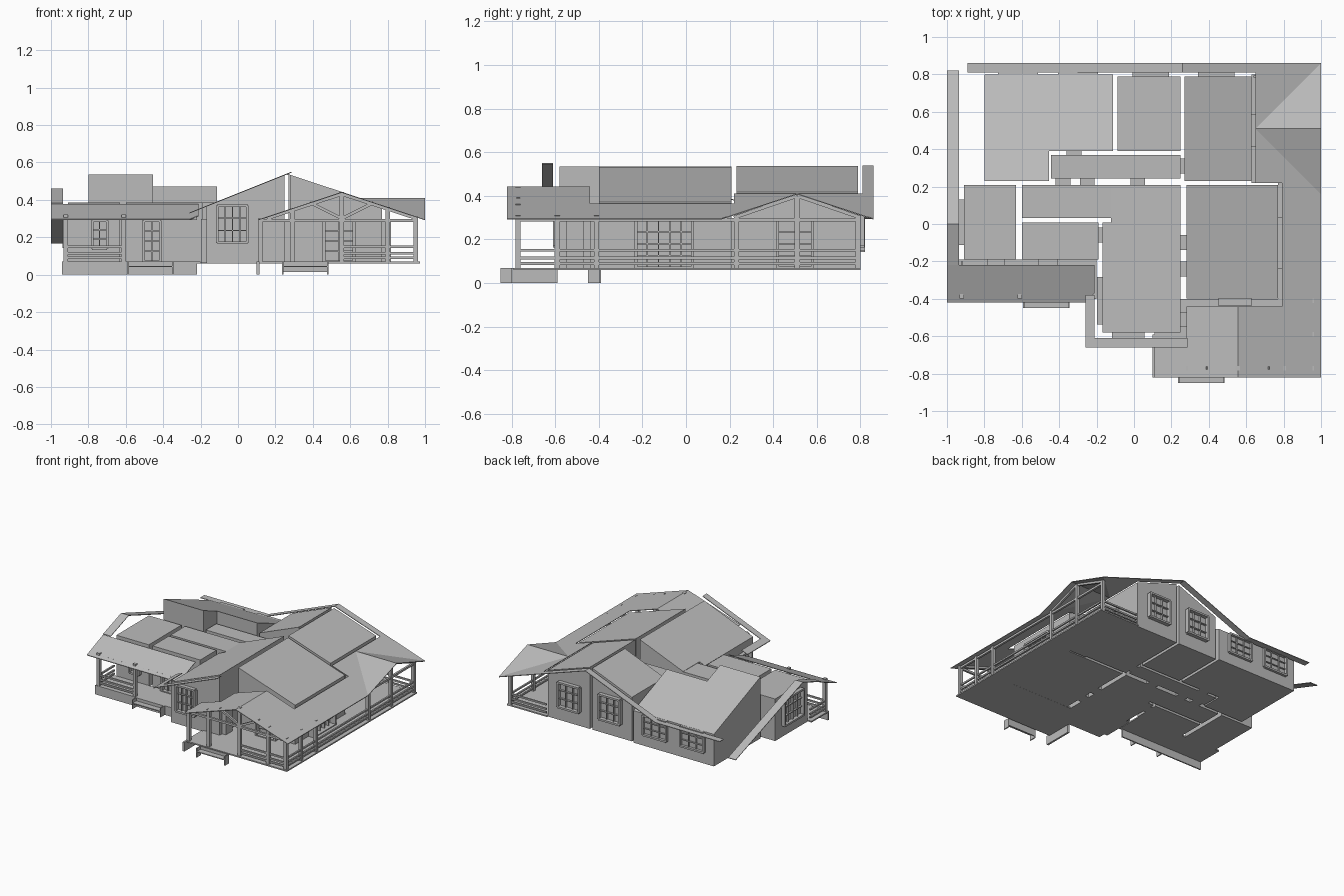
import bpy
from mathutils import Vector

if "Cube" in bpy.data.objects:
    bpy.data.objects.remove(bpy.data.objects["Cube"])

SHADE = (.5, .5, .5, 1)
grey = bpy.data.materials.new("plain_grey")
grey.use_nodes = True
grey.diffuse_color = SHADE
grey.node_tree.nodes["Principled BSDF"].inputs["Base Color"].default_value = SHADE

# Shared levels
FLOOR, UNDERSIDE, DOOR_TOP, EAVE, FLAT = .07, .06, .29, .3, .385
# Shared wall lines, running north-south and then east-west
FAR_WEST, WEST, PARTITION, HALL_WEST, RIDGE, EAST, LIVING = -.92, -.81, -.1, -.18, .26, .64, .78
BACK, CORRIDOR, MIDDLE, FRONT, LIVING_FRONT, HALL_FRONT = .8, .38, .22, -.2, -.41, -.59
# Outer lines of the verandas and the cross gables
POST_EAST, POST_FRONT, POST_WEST, POST_LEFT = .95, -.77, -.92, -.385
ROOF_FRONT, ROOF_BACK, STRIP = -.82, .86, .05
PORCH, CROSS_START, CROSS = .555, .65, .51
RIDGE_Z, PITCH, STEEP, GAP = .54, .33, .4, .011


# Heights of the roof planes
def east_roof(x, y):
    return RIDGE_Z - PITCH * (x - RIDGE)


def west_roof(x, y):
    return RIDGE_Z - STEEP * (RIDGE - x)


def north_roof(x, y):
    return RIDGE_Z - STEEP * (y - MIDDLE)


def south_roof(x, y):
    return FLAT + STEEP * (y - FRONT)


def porch_roof(x, y):
    return east_roof(PORCH + abs(x - PORCH), y)


def cross_roof(x, y):
    return east_roof(CROSS_START + abs(y - CROSS), y)


def gable_end_roof(x, y):
    return .46 - .35 * abs(y)


def flat_roof(x, y):
    return FLAT


def low_roof(x, y):
    return EAVE


def prism(name, low, high):
    """Solid between two matching rings of points."""
    n = len(low)
    faces = [tuple(reversed(range(n))), tuple(range(n, n + n))]
    faces += [(i, (i + 1) % n, n + (i + 1) % n, n + i) for i in range(n)]
    mesh = bpy.data.meshes.new(name)
    mesh.from_pydata([tuple(p) for p in low + high], [], faces)
    mesh.materials.append(grey)
    bpy.context.collection.objects.link(bpy.data.objects.new(name, mesh))


def rect(west, east, south, north):
    return [(west, south), (east, south), (east, north), (west, north)]


def box(name, west, east, south, north, bottom, top):
    ring = rect(west, east, south, north)
    prism(name, [(*p, bottom) for p in ring], [(*p, top) for p in ring])


def room(name, west, east, south, north, roof):
    """Closed shell set in from its wall lines, with a shaped ceiling."""
    ring = rect(west + GAP, east - GAP, south + GAP, north - GAP)
    prism(name, [(*p, UNDERSIDE) for p in ring], [(*p, roof(*p)) for p in ring])


def sheet(name, roof, ring):
    """Thin sheet lying on a roof plane."""
    high = [(*p, roof(*p)) for p in ring]
    prism(name, [(x, y, z - .005) for x, y, z in high], high)


def beam(name, start, end, width=.016):
    """Square bar between two points."""
    start, end = Vector(start), Vector(end)
    along = (end - start).normalized()
    side = along.cross(Vector((0, 0, 1))).normalized()
    up = side.cross(along)
    corners = [(side * i + up * j) * width / 2 for i, j in rect(-1, 1, -1, 1)]
    prism(name, [start + c for c in corners], [end + c for c in corners])


# Rooms, each a separate closed shell
SPLIT = -.455
room("back_bedroom_west", WEST, SPLIT + GAP, MIDDLE, BACK + GAP, north_roof)
room("back_bedroom_middle", SPLIT - GAP, PARTITION, CORRIDOR, BACK + GAP, north_roof)
room("back_bedroom_ridge", PARTITION, RIDGE, CORRIDOR, BACK, west_roof)
room("back_bedroom_east", RIDGE, EAST, MIDDLE, BACK, east_roof)
room("corridor", SPLIT, RIDGE, MIDDLE + GAP, CORRIDOR, flat_roof)
room("west_room", FAR_WEST, -.62, FRONT, MIDDLE, flat_roof)
room("front_room", -.61, HALL_WEST, FRONT, .02, flat_roof)
room("bath_room", -.61, PARTITION, .02, MIDDLE, flat_roof)
room("central_hall", PARTITION - GAP * 3, RIDGE, HALL_FRONT, MIDDLE, west_roof)
room("hall_side", HALL_WEST, PARTITION, HALL_FRONT, .02, west_roof)
room("living_room", RIDGE + GAP, LIVING, LIVING_FRONT, MIDDLE, east_roof)

# Door passages bridging the gaps between rooms
REACH = GAP * 2
for x, y in ((-.32, CORRIDOR), (-.38, MIDDLE), (-.25, MIDDLE), (.02, MIDDLE)):
    box("door_passage", x - .04, x + .04, y - REACH, y + REACH, UNDERSIDE, DOOR_TOP)
for x, y in ((HALL_WEST, -.06), (RIDGE, -.1), (RIDGE, -.24), (RIDGE, -.51), (RIDGE, .31)):
    box("door_passage", x - REACH, x + REACH, y - .04, y + .04, UNDERSIDE, DOOR_TOP)


def window(name, axis, wall, depth, centre, width, bottom, top, cols, rows):
    """Framed grid on a wall; depth is signed by the way it faces."""
    left, right = centre - width / 2, centre + width / 2

    def bar(a, b, low, high, out):
        near, far = sorted((wall, wall + out))
        if axis == "x":
            box(name, a, b, near, far, low, high)
        else:
            box(name, near, far, a, b, low, high)

    for i in range(cols + 1):
        edge = i in (0, cols)
        half = .007 if edge else .003
        c = left + width * i / cols
        bar(c - half, c + half, bottom, top, depth if edge else depth / 2)
    for i in range(rows + 1):
        edge = i in (0, rows)
        half = .007 if edge else .003
        c = bottom + (top - bottom) * i / rows
        bar(left, right, c - half, c + half, depth if edge else depth / 2)


# Windows and outer doors
for x in (-.62, -.3):
    window("low_back_window", "x", BACK, .02, x, .2, .15, EAVE, 3, 3)
for x in (.09, .44):
    window("tall_back_window", "x", BACK - GAP, .03, x, .18, .17, .36, 3, 3)
window("gable_window", "x", HALL_FRONT + GAP, -.03, -.03, .16, .17, .37, 4, 3)
window("living_front_door", "x", LIVING_FRONT + GAP, -.04, .54, .16, FLOOR, DOOR_TOP, 2, 4)
window("front_room_door", "x", FRONT + GAP, -.03, -.46, .09, FLOOR, DOOR_TOP, 2, 4)
window("west_room_window", "x", FRONT + GAP, -.03, -.74, .08, .14, DOOR_TOP, 2, 3)
window("living_side_door", "y", LIVING - GAP, .05, -.1, .26, FLOOR, DOOR_TOP, 5, 4)
window("bedroom_side_door", "y", EAST - GAP, .02, .5, .16, FLOOR, DOOR_TOP, 2, 4)
window("west_window", "y", FAR_WEST + GAP, -.03, .01, .23, .15, .35, 4, 3)
window("hall_side_door", "y", HALL_WEST + GAP, -.03, -.41, .24, FLOOR, DOOR_TOP, 4, 4)

# Side veranda roof, with the corners left around its cross gable
INNER = .79
REST = ROOF_BACK - CROSS
VALLEY = CROSS - REST
sheet("veranda_roof", east_roof, [(INNER, ROOF_FRONT), (1, ROOF_FRONT), (1, VALLEY),
                                  (INNER, VALLEY + 1 - INNER)])
sheet("veranda_roof_inner", east_roof, [(CROSS_START, MIDDLE), (INNER, MIDDLE),
                                        (INNER, VALLEY + 1 - INNER), (CROSS_START, CROSS)])
sheet("veranda_roof_corner", east_roof, [(CROSS_START, CROSS), (1, ROOF_BACK),
                                         (CROSS_START, ROOF_BACK)])
sheet("cross_gable_back", cross_roof, [(CROSS_START, CROSS), (1, CROSS), (1, ROOF_BACK)])
sheet("cross_gable_front", cross_roof, [(CROSS_START, CROSS), (1, VALLEY), (1, CROSS)])

# Roof edge strips at the back and around the front gable
HIP, EDGE = -.34, -.26
back_edge = (ROOF_BACK - STRIP, ROOF_BACK)
sheet("back_edge_east", east_roof, rect(RIDGE, CROSS_START, *back_edge))
sheet("back_edge_west", west_roof, rect(HIP, RIDGE, *back_edge))
sheet("back_edge_low", low_roof, rect(-.89, HIP, *back_edge))
sheet("front_gable_edge", west_roof, rect(EDGE, RIDGE + STRIP / 2, -.66, -.61))
sheet("hall_eave", west_roof, rect(EDGE, EDGE + STRIP, -.61, -.38))

# Front porch gable
sheet("porch_roof_west", porch_roof, rect(RIDGE + REACH, PORCH, ROOF_FRONT, -.44))
sheet("porch_roof_tip", porch_roof, rect(.11, RIDGE + REACH, ROOF_FRONT, -.61))
sheet("porch_roof_east", east_roof, rect(PORCH, INNER, ROOF_FRONT, -.44))

# Left veranda roof and its gable end strip
sheet("left_veranda_roof", south_roof, [(-1, -.42), (EDGE, -.42), (EDGE + STRIP, -.37),
                                        (EDGE + STRIP, -.22), (-1, -.22)])
sheet("gable_strip_front", gable_end_roof, rect(-1, -.935, -.22, 0))
sheet("gable_strip_back", gable_end_roof, rect(-1, -.935, 0, ROOF_FRONT * -1))

# Veranda floors, skirts and steps
OUT = POST_EAST + REACH
box("left_veranda_floor", POST_WEST - REACH, FRONT, -.4, FRONT + GAP, UNDERSIDE, FLOOR)
box("porch_floor", .11, OUT, -.79, -.4, UNDERSIDE, FLOOR)
box("side_veranda_floor", LIVING - GAP, OUT, -.4, BACK, UNDERSIDE, FLOOR)
box("back_veranda_floor", EAST - GAP, LIVING, MIDDLE, BACK, UNDERSIDE, FLOOR)
box("left_veranda_skirt", POST_WEST - REACH, -.22, -.4, -.39, 0, FLOOR)
box("porch_skirt", .1, .115, ROOF_FRONT, HALL_FRONT, 0, FLOOR)
for x, y in ((-.47, -.4), (.36, -.8)):
    west, east = x - .12, x + .12
    box("step_tread", west, east, y - STRIP, y, .04, .047)
    box("step_riser", west, east, y - .006, y, .015, FLOOR)
    for side in (west, east):
        box("step_side", side - .004, side + .004, y - STRIP, y, 0, FLOOR)


def post(x, y, top):
    box("post", x - .012, x + .012, y - .012, y + .012, UNDERSIDE, top)


# Posts, reaching just through the roof
for y in (POST_FRONT, HALL_FRONT, LIVING_FRONT, MIDDLE + GAP, BACK - GAP):
    post(POST_EAST, y, EAVE + GAP)
for x in (.12, .29, PORCH, BACK):
    post(x, POST_FRONT, porch_roof(x, 0))
for x in (POST_WEST, -.61):
    post(x, POST_LEFT, EAVE + REACH)
post(POST_EAST, CROSS, cross_roof(1, CROSS) - GAP)

# Eave beams, truss braces and rafters
beam("side_beam", (POST_EAST, POST_FRONT, DOOR_TOP), (POST_EAST, BACK, DOOR_TOP))
beam("porch_beam", (.12, POST_FRONT, DOOR_TOP), (POST_EAST, POST_FRONT, DOOR_TOP))
beam("left_beam", (POST_WEST, POST_LEFT, EAVE), (-.22, POST_LEFT, EAVE))
for s in (-1, 1):
    beam("porch_brace", (PORCH, POST_FRONT, EAVE), (PORCH + s * .17, POST_FRONT, FLAT))
    beam("porch_rafter", (PORCH, POST_FRONT, .43), (PORCH + s * .4, POST_FRONT, EAVE))
    beam("cross_rafter", (POST_EAST, CROSS, .4), (POST_EAST, CROSS + s * .29, EAVE))

# Railings
CORNERS = [("side_rail", (POST_EAST, POST_FRONT), (POST_EAST, BACK)),
           ("porch_rail", (PORCH, POST_FRONT), (POST_EAST, POST_FRONT)),
           ("back_rail", (EAST, BACK - GAP), (POST_EAST, BACK - GAP)),
           ("left_rail", (POST_WEST, POST_LEFT), (-.61, POST_LEFT)),
           ("left_end_rail", (POST_WEST, POST_LEFT), (POST_WEST, FRONT))]
for name, start, end in CORNERS:
    for z in (.09, .115, .15):
        beam(name, (*start, z), (*end, z), .012)
